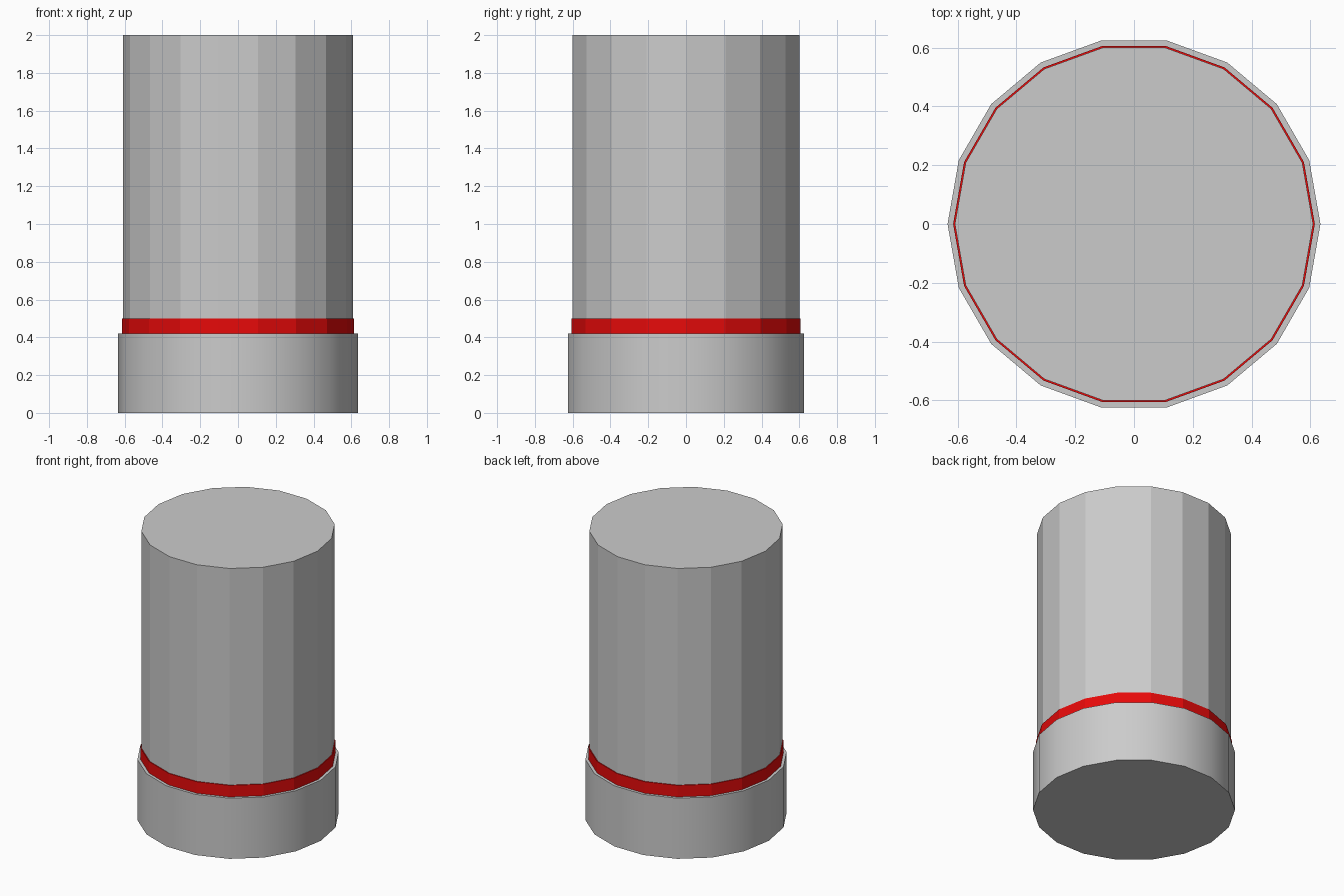
import bpy
import math

if "Cube" in bpy.data.objects:
    bpy.data.objects.remove(bpy.data.objects["Cube"])

SIDES = 18


def drum(name, radius, z0, z1):
    # 18-sided closed drum with a corner pointing along +x
    bpy.ops.mesh.primitive_cylinder_add(
        vertices=SIDES, radius=radius, depth=z1 - z0,
        location=(0, 0, (z0 + z1) / 2), rotation=(0, 0, math.pi / 2))
    bpy.ops.object.transform_apply(location=False, rotation=True, scale=False)
    obj = bpy.context.object
    obj.name = name
    return obj


# Wide base with smooth sides
base = drum("base", 0.634, 0.0, 0.42)
bpy.ops.object.shade_smooth_by_angle(angle=math.radians(30))

# Red band just above the base
band = drum("red_band", 0.615, 0.42, 0.50)
red = bpy.data.materials.new("red")
red.diffuse_color = (0.8, 0.003, 0.003, 1)
red.use_nodes = True
red.node_tree.nodes["Principled BSDF"].inputs["Base Color"].default_value = red.diffuse_color
band.data.materials.append(red)

# Tall faceted body; its corner must point along +x like the base
rot = math.pi / 2 % (2 * math.pi / SIDES)
body = drum("body", 0.609, 0.50, 2.0)
